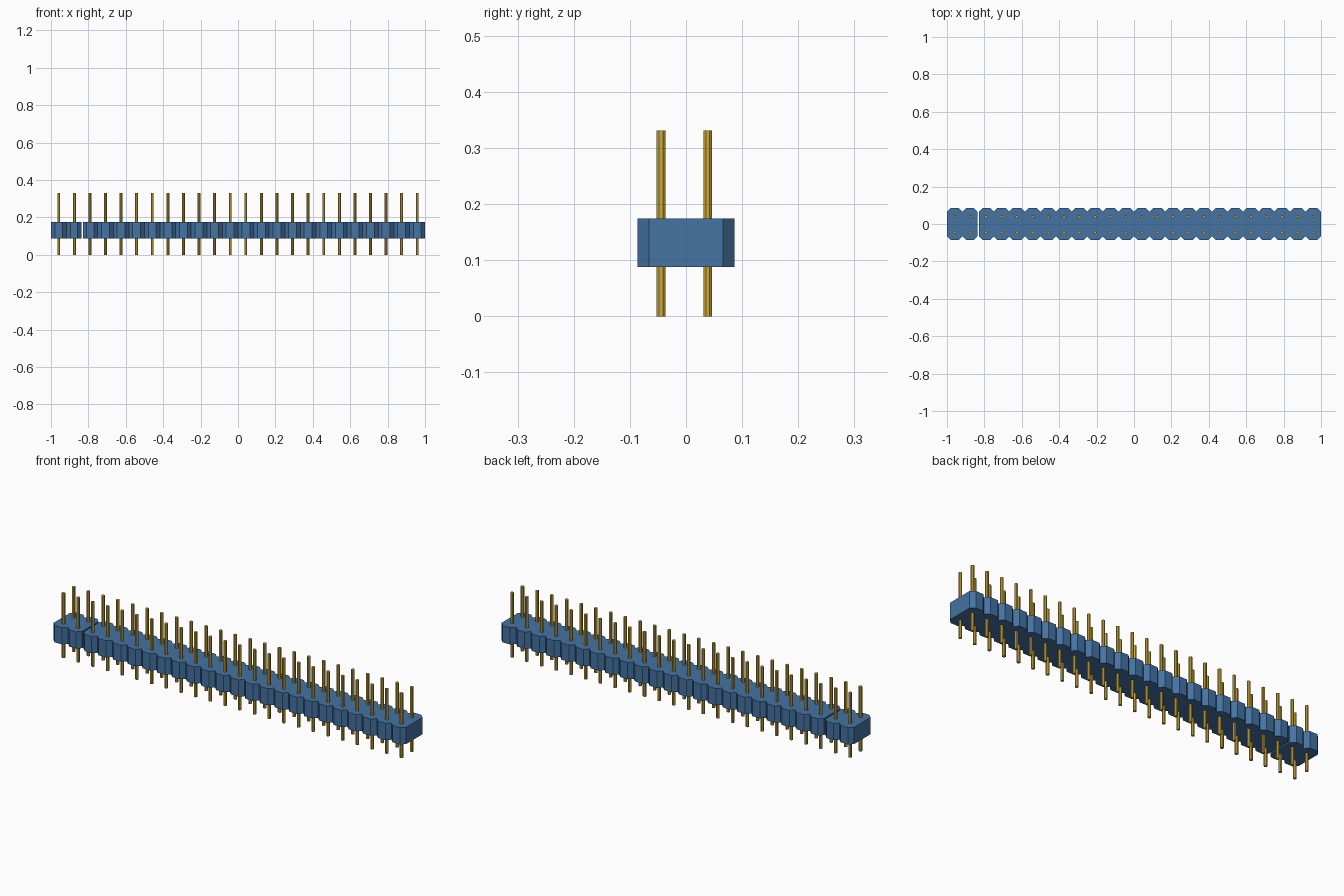
import bpy
import bmesh
import math
from mathutils import Matrix

cube = bpy.data.objects.get("Cube")
if cube:
    bpy.data.objects.remove(cube, do_unlink=True)

COUNT = 24                # pin pairs in the strip
PITCH = 2.0 / COUNT
HALF_W = 0.0866           # half depth of the plastic body
CHAMFER = 0.0205
Z0, Z1 = 0.088, 0.174     # bottom and top of the body
PIN_TOP = 0.331
PIN_W = 0.0155            # across the flats
GAP = 0.008               # gap between the short and the long body


def material(name, colour, roughness):
    m = bpy.data.materials.new(name)
    m.use_nodes = True
    m.diffuse_color = (*colour, 1)
    bsdf = m.node_tree.nodes["Principled BSDF"]
    bsdf.inputs["Base Color"].default_value = (*colour, 1)
    bsdf.inputs["Roughness"].default_value = roughness
    return m


blue = material("blue_plastic", (0.058, 0.172, 0.365), 0.6)
gold = material("gold_metal", (0.62, 0.41, 0.045), 0.5)


def add_object(name, bm, mat):
    bmesh.ops.recalc_face_normals(bm, faces=bm.faces)
    mesh = bpy.data.meshes.new(name)
    bm.to_mesh(mesh)
    bm.free()
    mesh.materials.append(mat)
    obj = bpy.data.objects.new(name, mesh)
    bpy.context.collection.objects.link(obj)
    return obj


def housing(name, first, last, trim_left=0.0, trim_right=0.0):
    """Notched bar covering cells first..last-1, extruded upwards."""
    edge = []
    for i in range(first, last):
        left = -1 + i * PITCH + (trim_left if i == first else 0)
        right = -1 + (i + 1) * PITCH - (trim_right if i == last - 1 else 0)
        # Neighbouring cells share the point at the root of the notch
        if i == first:
            edge.append((left, HALF_W - CHAMFER))
        edge += [(left + CHAMFER, HALF_W), (right - CHAMFER, HALF_W),
                 (right, HALF_W - CHAMFER)]
    outline = edge + [(x, -y) for x, y in reversed(edge)]
    bm = bmesh.new()
    face = bm.faces.new([bm.verts.new((x, y, Z0)) for x, y in outline])
    top = bmesh.ops.extrude_face_region(bm, geom=[face])["geom"]
    bmesh.ops.translate(bm, vec=(0, 0, Z1 - Z0),
                        verts=[v for v in top if isinstance(v, bmesh.types.BMVert)])
    return add_object(name, bm, blue)


# Plastic bodies: a two-cell piece and the long remainder
housing("short_housing", 0, 2, trim_right=GAP / 2)
housing("long_housing", 2, COUNT, trim_left=GAP / 2)

# Two rows of eight-sided pins running through the bodies
radius = PIN_W / 2 / math.cos(math.pi / 8)
for row, y in (("front_pins", -0.0445), ("back_pins", 0.0385)):
    bm = bmesh.new()
    for i in range(COUNT):
        x = -1 + (i + 0.5) * PITCH
        bmesh.ops.create_cone(
            bm, cap_ends=True, segments=8, radius1=radius, radius2=radius,
            depth=PIN_TOP,
            matrix=Matrix.Translation((x, y, PIN_TOP / 2))
            @ Matrix.Rotation(math.pi / 8, 4, 'Z'))
    add_object(row, bm, gold)
